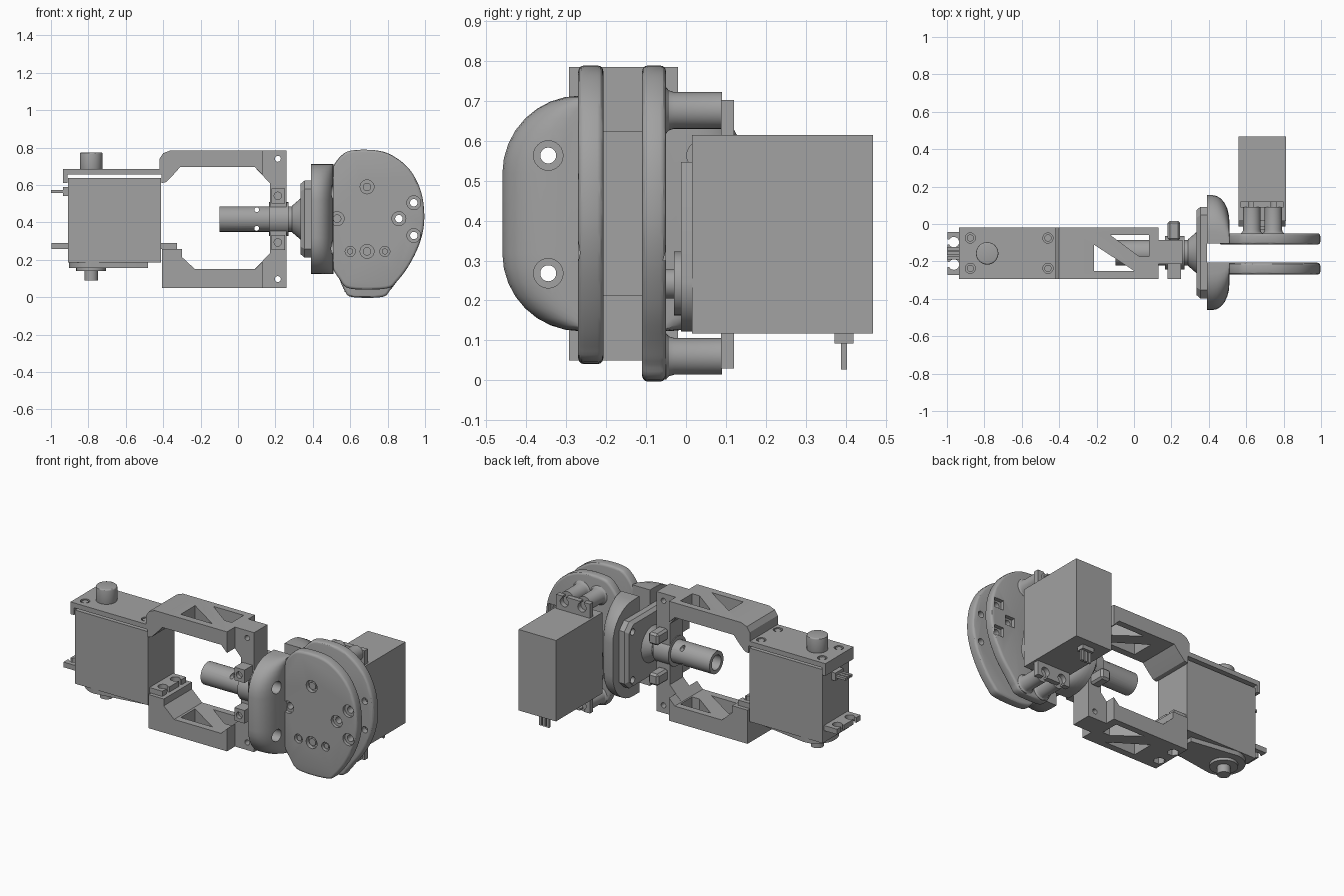
import bpy, bmesh, math
from mathutils import Matrix

if "Cube" in bpy.data.objects:
    bpy.data.objects.remove(bpy.data.objects["Cube"])

grey = bpy.data.materials.new("grey_plastic")
grey.diffuse_color = (0.36, 0.36, 0.36, 1)
grey.use_nodes = True
grey.node_tree.nodes["Principled BSDF"].inputs["Base Color"].default_value = grey.diffuse_color
YC, ZC = -0.153, 0.418          # axis of the shaft


def finish(name, bm):
    bmesh.ops.recalc_face_normals(bm, faces=bm.faces)
    me = bpy.data.meshes.new(name)
    bm.to_mesh(me)
    bm.free()
    me.materials.append(grey)
    ob = bpy.data.objects.new(name, me)
    bpy.context.collection.objects.link(ob)
    return ob


def place(axis, u, v, w):
    return {'x': (w, u, v), 'y': (u, w, v), 'z': (u, v, w)}[axis]


def loft(name, axis, layers):
    """Closed solid through rings of equal length: [(depth, [(u, v), ...]), ...]"""
    bm = bmesh.new()
    rings = [[bm.verts.new(place(axis, u, v, w)) for u, v in pts] for w, pts in layers]
    n = len(rings[0])
    for a, b in zip(rings, rings[1:]):
        for i in range(n):
            bm.faces.new((a[i], a[(i + 1) % n], b[(i + 1) % n], b[i]))
    bm.faces.new(rings[0])
    bm.faces.new(rings[-1])
    return finish(name, bm)


def prism(name, axis, pts, a, b):
    return loft(name, axis, [(a, pts), (b, pts)])


def circle(u, v, r, n=32, start=0.0, sweep=2 * math.pi):
    return [(u + r * math.cos(start + sweep * i / n), v + r * math.sin(start + sweep * i / n))
            for i in range(n)]


def cyl(name, axis, u, v, r, a, b, r2=None, n=32):
    return loft(name, axis, [(a, circle(u, v, r, n)), (b, circle(u, v, r2 or r, n))])


def box(name, x0, x1, y0, y1, z0, z1):
    return prism(name, 'z', [(x0, y0), (x1, y0), (x1, y1), (x0, y1)], z0, z1)


def apply(ob, mod):
    bpy.context.view_layer.objects.active = ob
    bpy.ops.object.modifier_apply(modifier=mod.name)


def bevel(ob, width, segments=3, angle=60):
    m = ob.modifiers.new("bevel", 'BEVEL')
    m.width, m.segments, m.angle_limit = width, segments, math.radians(angle)
    apply(ob, m)
    return ob


def cut(ob, *cutters):
    for c in cutters:
        m = ob.modifiers.new("cut", 'BOOLEAN')
        m.object, m.operation, m.solver = c, 'DIFFERENCE', 'EXACT'
        apply(ob, m)
        bpy.data.objects.remove(c)


def smooth_loop(pts, steps=5):
    out, n = [], len(pts)
    for i in range(n):
        p0, p1, p2, p3 = (pts[(i + k) % n] for k in (-1, 0, 1, 2))
        for s in range(steps):
            t = s / steps
            out.append(tuple(0.5 * (2 * b + (c - a) * t + (2 * a - 5 * b + 4 * c - d) * t * t
                                    + (3 * b - a - 3 * c + d) * t ** 3)
                             for a, b, c, d in zip(p0, p1, p2, p3)))
    return out


# Servo, built with length on x, width on y and the shaft pointing to -z
def servo(name, mat):
    parts = [box(name + "_case", 0, 0.498, -0.1275, 0.1275, 0, 0.453)]
    nose = circle(0.13, 0, 0.125, 20, math.pi / 2, math.pi * 20 / 19)
    parts.append(prism(name + "_cap", 'z', nose + [(0.43, -0.08), (0.43, 0.08)], -0.028, 0.0))
    parts.append(cyl(name + "_boss", 'z', 0.125, 0, 0.08, -0.045, -0.028))
    parts.append(cyl(name + "_shaft", 'z', 0.125, 0, 0.037, -0.095, -0.045))
    for side, x0, x1 in (("near", -0.088, 0.0), ("far", 0.498, 0.585)):
        ear = box(f"{name}_{side}_ear", x0, x1, -0.115, 0.115, 0.073, 0.105)
        hx, tip = (x0 + 0.035, x0) if side == "near" else (x1 - 0.035, x1)
        for w in (-0.06, 0.06):
            cut(ear, cyl("c", 'z', hx, w, 0.028, 0, 0.2, n=20),
                box("c", min(hx, tip - 0.01), max(hx, tip + 0.01), w - 0.013, w + 0.013, 0, 0.2))
        parts.append(ear)
    parts.append(box(name + "_plug", -0.025, 0, -0.04, 0.04, 0.357, 0.405))
    for i, w in enumerate((-0.025, 0, 0.025)):
        parts.append(box(f"{name}_wire_{i}", -0.09, -0.025, w - 0.009, w + 0.009, 0.373, 0.388))
    for p in parts:
        p.matrix_world = mat


servo("arm_servo", Matrix.Translation((-0.91, YC - 0.004, 0.185)))
servo("hinge_servo", Matrix(((0, 1, 0, 0.685), (0, 0, 1, 0.015), (1, 0, 0, 0.117), (0, 0, 0, 1))))

# Bracket arms with triangular windows
Y0, Y1 = -0.293, -0.02
upper = prism("bracket_upper_arm", 'y',
              [(-0.935, 0.685), (-0.935, 0.61), (-0.912, 0.61), (-0.912, 0.655), (-0.41, 0.655),
               (-0.41, 0.61), (-0.385, 0.615), (-0.35, 0.65), (-0.31, 0.695), (0.09, 0.695),
               (0.13, 0.655), (0.13, 0.785), (-0.36, 0.785), (-0.40, 0.77), (-0.42, 0.74),
               (-0.42, 0.685)], Y0, Y1)
lower = prism("bracket_lower_arm", 'y',
              [(-0.405, 0.05), (0.13, 0.05), (0.13, 0.19), (0.09, 0.15), (-0.23, 0.15),
               (-0.30, 0.215), (-0.30, 0.257), (-0.405, 0.257)], Y0, Y1)
tri_a = [(-0.125, -0.06), (0.08, -0.06), (0.08, -0.175), (0.03, -0.175)]
tri_b = [(-0.215, -0.11), (-0.215, -0.25), (0.0, -0.25)]
for arm, a, b in ((upper, 0.66, 0.9), (lower, -0.1, 0.18)):
    cut(arm, *[prism("c", 'z', t, a, b) for t in (tri_a, tri_b)])
cut(lower, *[cyl("c", 'z', -0.365, y, 0.035, -0.1, 0.09, n=6) for y in (-0.095, -0.215)])

# Screws and top pivot on the upper plate
for x in (-0.875, -0.46):
    for y in (-0.075, -0.237):
        cut(upper, cyl("c", 'z', x, y, 0.027, 0.67, 0.7, n=20))
        cyl("plate_screw", 'z', x, y, 0.019, 0.66, 0.682, n=20)
bevel(cyl("top_pivot", 'z', -0.785, YC - 0.004, 0.06, 0.68, 0.775), 0.008)

# Narrow upright post joining both arms
post = prism("bracket_post", 'y',
             [(0.09, 0.695), (0.17, 0.61), (0.17, 0.235), (0.09, 0.15), (0.09, 0.05),
              (0.26, 0.05), (0.26, 0.785), (0.09, 0.785)], -0.215, -0.085)
cut(post, *[cyl("c", 'y', 0.213, z, 0.016, -0.4, 0.1, n=16) for z in (0.74, 0.097)])

# Hollow shaft, flare and clamp
shaft = cyl("hollow_shaft", 'x', YC, ZC, 0.068, -0.10, 0.30)
cut(shaft, cyl("c", 'x', YC, ZC, 0.045, -0.2, 0.17),
    *[cyl("c", 'y', 0.10, ZC + d, 0.013, -0.4, 0.1, n=12) for d in (-0.05, 0.05)])
cyl("shaft_flare", 'x', YC, ZC, 0.072, 0.29, 0.34, 0.115)
cyl("shaft_collar", 'x', YC, ZC, 0.09, 0.165, 0.27)
for z in (0.542, 0.293):
    lug = box("clamp_lug", 0.18, 0.25, -0.293, -0.21, z - 0.04, z + 0.04)
    cut(lug, cyl("c", 'y', 0.213, z, 0.02, -0.35, -0.27, n=16))
    bevel(box("clamp_nut", 0.18, 0.247, -0.09, 0.017, z - 0.036, z + 0.036), 0.012, 1)

# Mounting plate with clipped corners
hy, hz, c = 0.245, 0.205, 0.045
octo = [(YC + u, ZC + v) for u, v in
        ((-hy + c, -hz), (hy - c, -hz), (hy, -hz + c), (hy, hz - c),
         (hy - c, hz), (-hy + c, hz), (-hy, hz - c), (-hy, -hz + c))]
plate = loft("mounting_plate", 'x',
             [(0.335, [(YC + (u - YC) * 0.93, ZC + (v - ZC) * 0.92) for u, v in octo]),
              (0.355, octo), (0.39, octo)])

# Hinge base: rounded plate with rolled sides, split by a slot
layers = []
for depth, inset in [(0.39, 0)] + [(0.42 + 0.09 * math.sin(t), 0.14 * (1 - math.cos(t)))
                                   for t in (math.radians(15 * k) for k in range(7))]:
    ring = []
    for su, sv, a0 in ((1, 1, 0), (-1, 1, 90), (-1, -1, 180), (1, -1, 270)):
        for k in range(9):
            a = math.radians(a0 + 11.25 * k)
            u = su * 0.112 + 0.195 * math.cos(a)
            ring.append((YC + u * (0.307 - inset) / 0.307, ZC + sv * 0.1 + 0.195 * math.sin(a)))
    layers.append((depth, ring))
base = loft("hinge_base", 'x', layers)
cut(base, box("c", 0.3, 0.6, -0.207, -0.105, 0, 1))
for y in (-0.345, 0.039):
    for z in (0.563, 0.268):
        for ob in (plate, base):
            cut(ob, cyl("c", 'x', y, z, 0.02, 0.2, 0.7, n=20))
        cut(base, cyl("c", 'x', y, z, 0.037, 0.43, 0.7, n=24))

# Two hinge cheeks, the rear one with a lower lobe
left = [(0.54, 0.10), (0.49, 0.19), (0.46, 0.33), (0.455, 0.45), (0.47, 0.56), (0.50, 0.68),
        (0.55, 0.755), (0.61, 0.785), (0.74, 0.785)]
right = [(0.83, 0.755), (0.92, 0.68), (0.98, 0.56), (0.996, 0.42), (0.975, 0.30), (0.92, 0.18),
         (0.85, 0.085)]
front = prism("front_cheek", 'y',
              smooth_loop(left + right + [(0.79, 0.046), (0.60, 0.046)]), -0.27, -0.207)
rear = prism("rear_cheek", 'y',
             smooth_loop(left + right + [(0.815, 0.04), (0.77, 0.001), (0.61, 0.001), (0.57, 0.035)]),
             -0.11, -0.05)
for ob in (front, rear):
    bevel(ob, 0.015)
rim = [(0.94, 0.505), (0.94, 0.33), (0.86, 0.42)]
for x, z in rim + [(0.53, 0.42)]:
    cut(front, cyl("c", 'y', x, z, 0.02, -0.5, 0, n=20),
        cyl("c", 'y', x, z, 0.037, -0.4, -0.25, n=24))
for x, z in rim:
    cut(rear, cyl("c", 'y', x, z, 0.02, -0.2, 0, n=20),
        box("c", x - 0.033, x + 0.033, -0.075, 0, z - 0.03, z + 0.03))
for x, z, r in ((0.69, 0.59, 0.037), (0.69, 0.245, 0.037), (0.60, 0.245, 0.027), (0.785, 0.245, 0.027)):
    cut(front, cyl("c", 'y', x, z, r, -0.4, -0.245, n=24))
    cyl("cheek_screw", 'y', x, z, r * 0.6, -0.262, -0.22, n=20)

# Stand-off posts carrying the hinge servo
for x in (0.63, 0.745):
    for z in (0.676, 0.06):
        loft("servo_standoff", 'y', [(w, circle(x, z, r)) for w, r in
                                     ((-0.07, 0.058), (-0.05, 0.058), (-0.043, 0.05),
                                      (-0.03, 0.046), (0.09, 0.046))])

# Smooth curved faces, keep hard edges
bpy.ops.object.select_all(action='SELECT')
bpy.ops.object.shade_smooth_by_angle(angle=math.radians(30))
